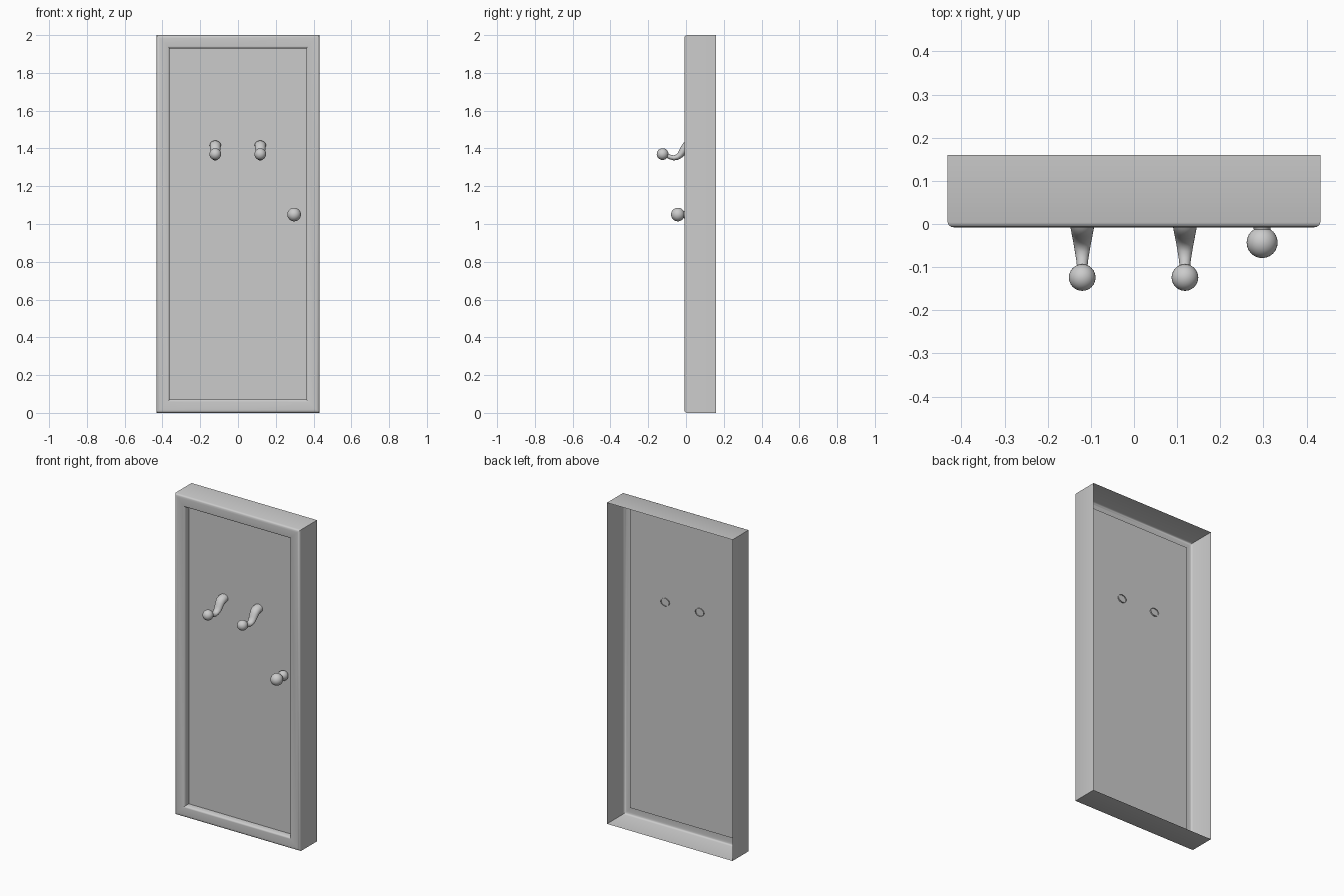
import bpy, bmesh, math
from mathutils import Vector

if "Cube" in bpy.data.objects:
    bpy.data.objects.remove(bpy.data.objects["Cube"])


def make_object(name, bm, angle=35):
    bmesh.ops.recalc_face_normals(bm, faces=bm.faces)
    mesh = bpy.data.meshes.new(name)
    bm.to_mesh(mesh)
    bm.free()
    ob = bpy.data.objects.new(name, mesh)
    bpy.context.collection.objects.link(ob)
    bpy.ops.object.select_all(action='DESELECT')
    ob.select_set(True)
    bpy.context.view_layer.objects.active = ob
    bpy.ops.object.shade_smooth_by_angle(angle=math.radians(angle))
    return ob


def loft(bm, rings, cap_end=False):
    """Bridge consecutive closed rings of points."""
    rows = [[bm.verts.new(p) for p in ring] for ring in rings]
    n = len(rows[0])
    for a, b in zip(rows, rows[1:]):
        for i in range(n):
            j = (i + 1) % n
            bm.faces.new((a[i], a[j], b[j], b[i]))
    if cap_end:
        bm.faces.new(rows[-1])


# Door shell, open at the back: profile as (inset from outer edge, y)
W, H = 0.432, 2.0
frame_profile = [(0, 0.16), (0, 0.004), (0.003, -0.003), (0.009, -0.007),
                 (0.018, -0.008), (0.060, -0.008), (0.066, -0.005),
                 (0.070, 0.002), (0.070, 0.033)]
bm = bmesh.new()
loft(bm, [[(-W + d, y, d), (W - d, y, d), (W - d, y, H - d), (-W + d, y, H - d)]
          for d, y in frame_profile], cap_end=True)
door = make_object("door_panel", bm)
# front seen from outside: make the panel face forward
if door.data.polygons[-1].normal.y > 0:
    door.data.flip_normals()


# Coat hooks: tapered S-shaped stem with a ball at the tip
def coat_hook(name, x):
    # path as (y, z, half width, half thickness)
    path = [(0.040, 1.418, 0.029, 0.024), (0.018, 1.417, 0.030, 0.025),
            (0.002, 1.410, 0.029, 0.025), (-0.010, 1.396, 0.027, 0.022),
            (-0.020, 1.380, 0.025, 0.019), (-0.031, 1.365, 0.023, 0.017),
            (-0.046, 1.354, 0.020, 0.015), (-0.064, 1.350, 0.017, 0.0135),
            (-0.082, 1.354, 0.014, 0.012), (-0.100, 1.362, 0.012, 0.011),
            (-0.118, 1.370, 0.011, 0.011)]
    rings = []
    for i, (y, z, rx, rn) in enumerate(path):
        a, b = path[max(i - 1, 0)], path[min(i + 1, len(path) - 1)]
        t = Vector((0, b[0] - a[0], b[1] - a[1])).normalized()
        nrm = Vector((0, -t.z, t.y))
        rings.append([Vector((x + rx * math.cos(k * math.tau / 20), y, z))
                      + nrm * rn * math.sin(k * math.tau / 20) for k in range(20)])
    bm = bmesh.new()
    loft(bm, rings)
    make_object(name, bm, 60)
    bm = bmesh.new()
    bmesh.ops.create_uvsphere(bm, u_segments=24, v_segments=14, radius=0.031)
    bmesh.ops.translate(bm, vec=(x, -0.124, 1.370), verts=bm.verts)
    make_object(name + "_ball", bm)


coat_hook("left_hook", -0.12)
coat_hook("right_hook", 0.118)

# Door knob: turned neck and ball
KX, KZ = 0.297, 1.05
neck_profile = [(0.026, 0.033), (0.030, 0.024), (0.030, 0.013),
                (0.026, 0.002), (0.020, -0.008), (0.018, -0.022)]
bm = bmesh.new()
loft(bm, [[(KX + r * math.cos(k * math.tau / 24), y, KZ + r * math.sin(k * math.tau / 24))
           for k in range(24)] for r, y in neck_profile])
make_object("knob_neck", bm, 60)

bm = bmesh.new()
bmesh.ops.create_uvsphere(bm, u_segments=24, v_segments=16, radius=0.036)
bmesh.ops.translate(bm, vec=(KX, -0.043, KZ), verts=bm.verts)
make_object("knob_ball", bm)
